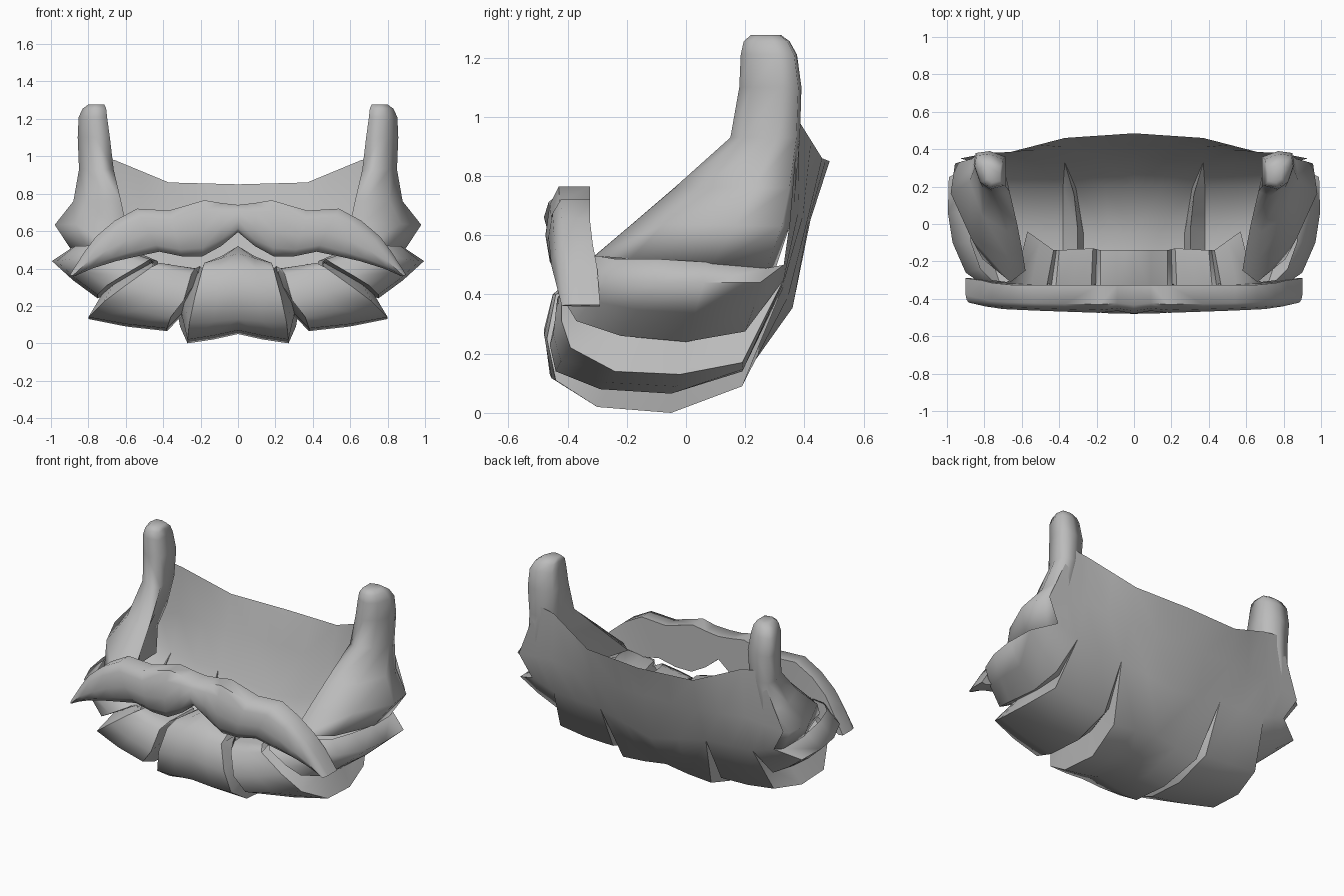
import bpy
import bmesh
import math
from mathutils import Vector

cube = bpy.data.objects.get("Cube")
if cube:
    bpy.data.objects.remove(cube, do_unlink=True)

grey = bpy.data.materials.new("hair grey")
grey.use_nodes = True
colour = (0.5, 0.5, 0.5, 1)
grey.diffuse_color = colour
grey.node_tree.nodes["Principled BSDF"].inputs["Base Color"].default_value = colour


def loft(name, sections, angle, closed=False, cap_first=False, creases=()):
    """Skin neighbouring sections with quads and mirror the result across x.
    Sections listed in creases keep a sharp edge along their length."""
    bm = bmesh.new()
    rings = [[bm.verts.new(p) for p in section] for section in sections]
    for a, b in zip(rings, rings[1:]):
        count = len(a)
        for i in range(count if closed else count - 1):
            j = (i + 1) % count
            bm.faces.new((a[i], a[j], b[j], b[i]))
    if closed:
        bm.faces.new(rings[-1])
    if cap_first:
        bm.faces.new(rings[0])
    for index in creases:
        ring = rings[index][:9]
        for a, b in zip(ring, ring[1:]):
            bm.edges.get((a, b)).smooth = False
    bmesh.ops.remove_doubles(bm, verts=bm.verts, dist=0.0005)
    bmesh.ops.recalc_face_normals(bm, faces=bm.faces)
    for edge in bm.edges:
        if edge.calc_face_angle(0) > math.radians(angle):
            edge.smooth = False
    for face in bm.faces:
        face.smooth = True
    mesh = bpy.data.meshes.new(name)
    bm.to_mesh(mesh)
    bm.free()
    mesh.materials.append(grey)
    obj = bpy.data.objects.new(name, mesh)
    bpy.context.collection.objects.link(obj)
    mirror = obj.modifiers.new("mirror", "MIRROR")
    mirror.use_clip = True
    mirror.merge_threshold = 0.002


# Each strand line runs from the mouth, down the front, under the chin
# and up the nape; every line has the same number of stations.
def line(x, y, z):
    return [Vector(p) for p in zip(x, y, z)]


chin_middle = line(
    [0] * 11,
    [-.14, -.36, -.45, -.48, -.46, -.3, -.05, .2, .36, .42, .485],
    [.52, .48, .4, .28, .13, .07, .05, .13, .355, .65, .85])
chin_edge = line(
    [.18, .18, .19, .23, .26, .27, .27, .31, .37, .37, .37],
    [-.14, -.36, -.44, -.47, -.44, -.3, -.05, .19, .33, .41, .46],
    [.41, .43, .4, .25, .11, .02, 0, .09, .43, .65, .86])
jaw_inner = line(
    [.22, .23, .25, .29, .36, .38, .38, .38, .37, .37, .37],
    [-.13, -.36, -.43, -.46, -.44, -.29, -.05, .19, .33, .41, .46],
    [.4, .4, .37, .23, .14, .08, .065, .14, .43, .65, .86])
jaw_outer = line(
    [.4, .42, .46, .6, .72, .8, .8, .75, .7, .68, .66],
    [-.14, -.36, -.42, -.42, -.39, -.24, -.02, .19, .33, .38, .385],
    [.42, .43, .41, .31, .22, .14, .13, .17, .45, .68, .98])
cheek_lower = line(
    [.43, .47, .5, .62, .7, .75, .75, .75, .7, .68, .66],
    [-.14, -.35, -.4, -.4, -.37, -.22, 0, .2, .33, .38, .385],
    [.44, .45, .43, .36, .31, .26, .24, .275, .45, .68, .98])
cheek_tip = line(
    [.57, .63, .68, .8, .9, .97, .995, .99, .85, .93, .78],
    [-.04, -.3, -.35, -.33, -.26, -.1, .06, .25, .33, .35, .38],
    [.5, .5, .48, .46, .45, .44, .44, .44, .5, .64, 1])
cheek_top = line(
    [.57, .63, .68, .76, .82, .87, .89, .87, .85, .93, .78],
    [-.04, -.28, -.31, -.3, -.24, -.1, .06, .28, .33, .35, .38],
    [.5, .53, .53, .53, .52, .52, .51, .49, .5, .64, 1])


# V-shaped grooves sink between two neighbouring strand lines
def groove(a, b, depth):
    valley = []
    for i, (p, q) in enumerate(zip(a, b)):
        mid = (p + q) / 2
        if i > 1 and (p - q).length > 0.001:
            mid = mid.lerp(Vector((mid.x * .7, .05, .5)), depth)
        elif i < 2:
            mid.z -= .05
        valley.append(mid)
    return valley


def between(a, b, bulge):
    """Middle line of a strand, pushed slightly outward."""
    out = [(p + q) / 2 for p, q in zip(a, b)]
    centre = Vector((.3, 0, .5))
    for i in range(2, 8):
        out[i] += (out[i] - centre).normalized() * bulge
    return out


loft("beard", [
    chin_middle, between(chin_middle, chin_edge, .005), chin_edge,
    groove(chin_edge, jaw_inner, .24), jaw_inner,
    between(jaw_inner, jaw_outer, .01), jaw_outer,
    groove(jaw_outer, cheek_lower, .2), cheek_lower,
    between(cheek_lower, cheek_tip, .01), cheek_tip, cheek_top],
    angle=100, creases=(2, 3, 4, 6, 7, 8))


# Sideburns rise from a long wedge at the cheek to a rounded post;
# hollow pulls the inner wall outward behind the front edge
def sideburn_ring(z, front, back, x_front, x_in, x_out, hollow=0, slope=0):
    depth = back - front

    def mix(a, b, t):
        return a + (b - a) * t
    x_mid = (x_in + x_out) / 2
    x_wall = mix(x_in, x_out, hollow)
    outline = [
        (x_front, 0), (mix(x_front, x_out, .65), .2), (x_out, .65),
        (mix(x_mid, x_out, .88), .95), (mix(x_wall, x_out, .5), 1),
        (x_wall, .85), (mix(x_in, x_wall, .8), .5), (x_in, .1)]
    return [(x, front + depth * t, z - slope * t) for x, t in outline]


loft("sideburn", [
    sideburn_ring(.53, -.31, .3, .66, .58, .89, .45, .05),
    sideburn_ring(.64, -.18, .35, .67, .6, .98, .4, .01),
    sideburn_ring(.76, -.04, .37, .68, .625, .88, .35),
    sideburn_ring(.93, .15, .385, .73, .665, .85, .15),
    sideburn_ring(1.1, .18, .39, .76, .685, .857),
    sideburn_ring(1.21, .185, .375, .77, .7, .852),
    sideburn_ring(1.255, .195, .35, .77, .705, .83),
    sideburn_ring(1.277, .22, .32, .76, .715, .8)],
    angle=80, closed=True, cap_first=True)


# Moustache: rounded front, flat back, drooping to thin tips
def moustache_ring(x_top, z_top, x_low, z_low, front=-.465, back=-.325):
    thick = back - front
    outline = [(0, 1), (0, .3), (.2, .1), (.55, 0), (.85, .1), (1, .3), (1, 1)]
    return [(x_top + (x_low - x_top) * t, front + thick * s,
             z_top + (z_low - z_top) * t) for t, s in outline]


loft("moustache", [
    moustache_ring(0, .74, 0, .595, -.48),
    moustache_ring(.09, .75, .09, .52),
    moustache_ring(.18, .765, .19, .465, -.475),
    moustache_ring(.37, .71, .3, .465, -.47),
    moustache_ring(.54, .72, .42, .49),
    moustache_ring(.66, .655, .54, .465, -.46),
    moustache_ring(.76, .57, .65, .44, -.455, -.315),
    moustache_ring(.82, .49, .78, .4, -.44, -.3),
    moustache_ring(.9, .365, .87, .36, -.42, -.29)], angle=60, closed=True)
